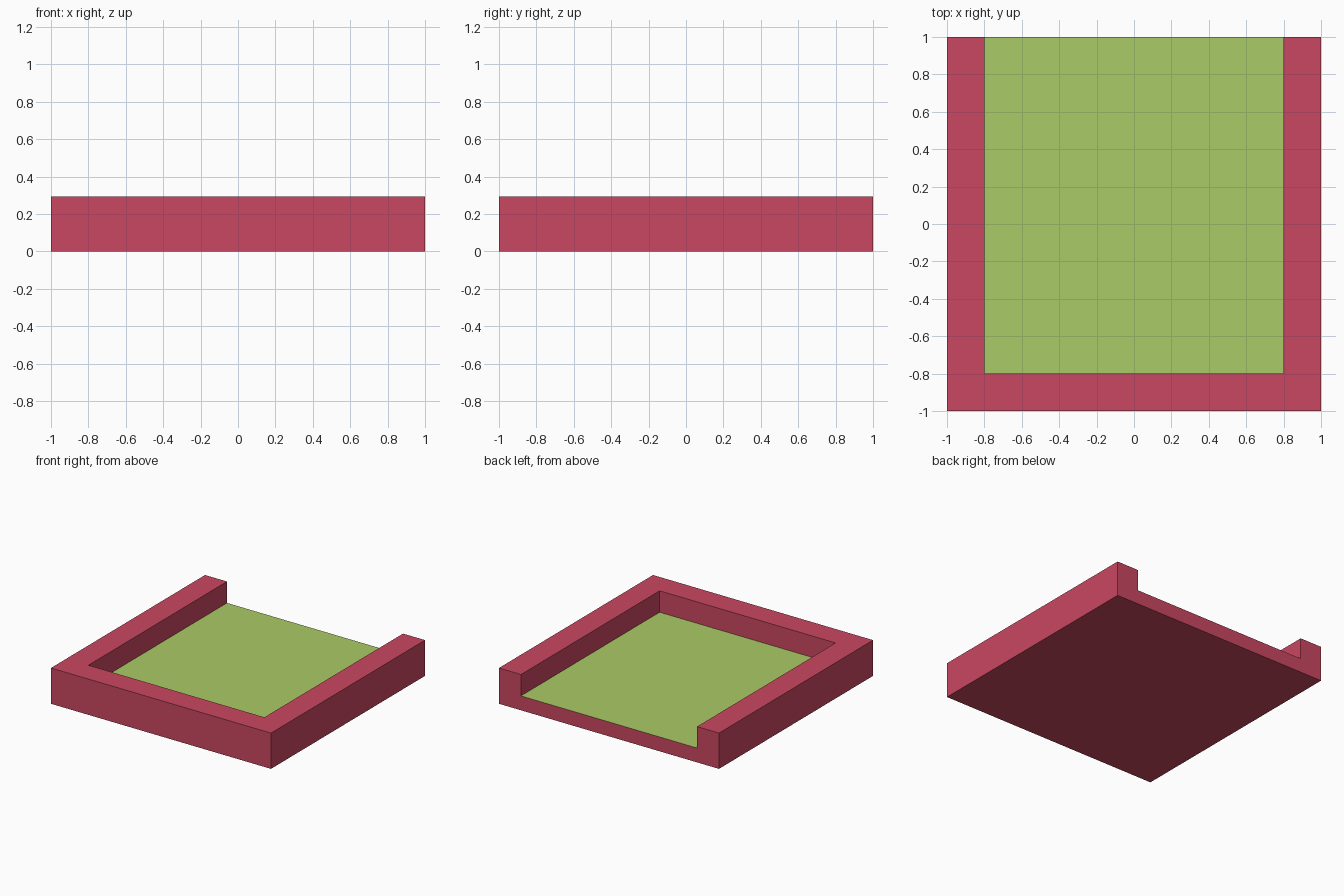
import bpy, bmesh
from mathutils import Vector, Matrix

if "Cube" in bpy.data.objects:
    bpy.data.objects.remove(bpy.data.objects["Cube"])

FLOOR_Z, TOP_Z, INNER = 0.118, 0.294, 0.8


def material(name, rgb):
    m = bpy.data.materials.new(name)
    m.diffuse_color = (*rgb, 1.0)
    m.use_nodes = True
    m.node_tree.nodes["Principled BSDF"].inputs["Base Color"].default_value = m.diffuse_color
    return m


bm = bmesh.new()

# Base slab, from the ground to the floor level
bmesh.ops.create_cube(bm, size=2.0, matrix=Matrix.Translation((0, 0, FLOOR_Z / 2)) @
                      Matrix.Diagonal((1, 1, FLOOR_Z / 2, 1)))

# Cut lines along the inner sides of the walls
for co, no in (((-INNER, 0, 0), (1, 0, 0)), ((INNER, 0, 0), (1, 0, 0)),
               ((0, -INNER, 0), (0, 1, 0))):
    bmesh.ops.bisect_plane(bm, geom=bm.verts[:] + bm.edges[:] + bm.faces[:],
                           plane_co=co, plane_no=no)


def is_rim(f):
    c = f.calc_center_median()
    return f.normal.z > 0.9 and (abs(c.x) > INNER or c.y < -INNER)


# Raise the left, right and front walls; the back stays open
bm.normal_update()
rim = [f for f in bm.faces if is_rim(f)]
ret = bmesh.ops.extrude_face_region(bm, geom=rim)
new_verts = [g for g in ret["geom"] if isinstance(g, bmesh.types.BMVert)]
bmesh.ops.translate(bm, verts=new_verts, vec=Vector((0, 0, TOP_Z - FLOOR_Z)))
old = [f for f in rim if f.is_valid]
if old:
    bmesh.ops.delete(bm, geom=old, context='FACES')
bmesh.ops.recalc_face_normals(bm, faces=bm.faces[:])
bm.normal_update()

# Green floor: the upward face at floor level
for f in bm.faces:
    at_floor = abs(f.calc_center_median().z - FLOOR_Z) < 0.001
    f.material_index = 1 if f.normal.z > 0.9 and at_floor else 0

mesh = bpy.data.meshes.new("tray")
bm.to_mesh(mesh)
bm.free()
mesh.materials.append(material("red", (0.584, 0.063, 0.120)))
mesh.materials.append(material("green", (0.402, 0.597, 0.133)))
bpy.context.collection.objects.link(bpy.data.objects.new("tray", mesh))
